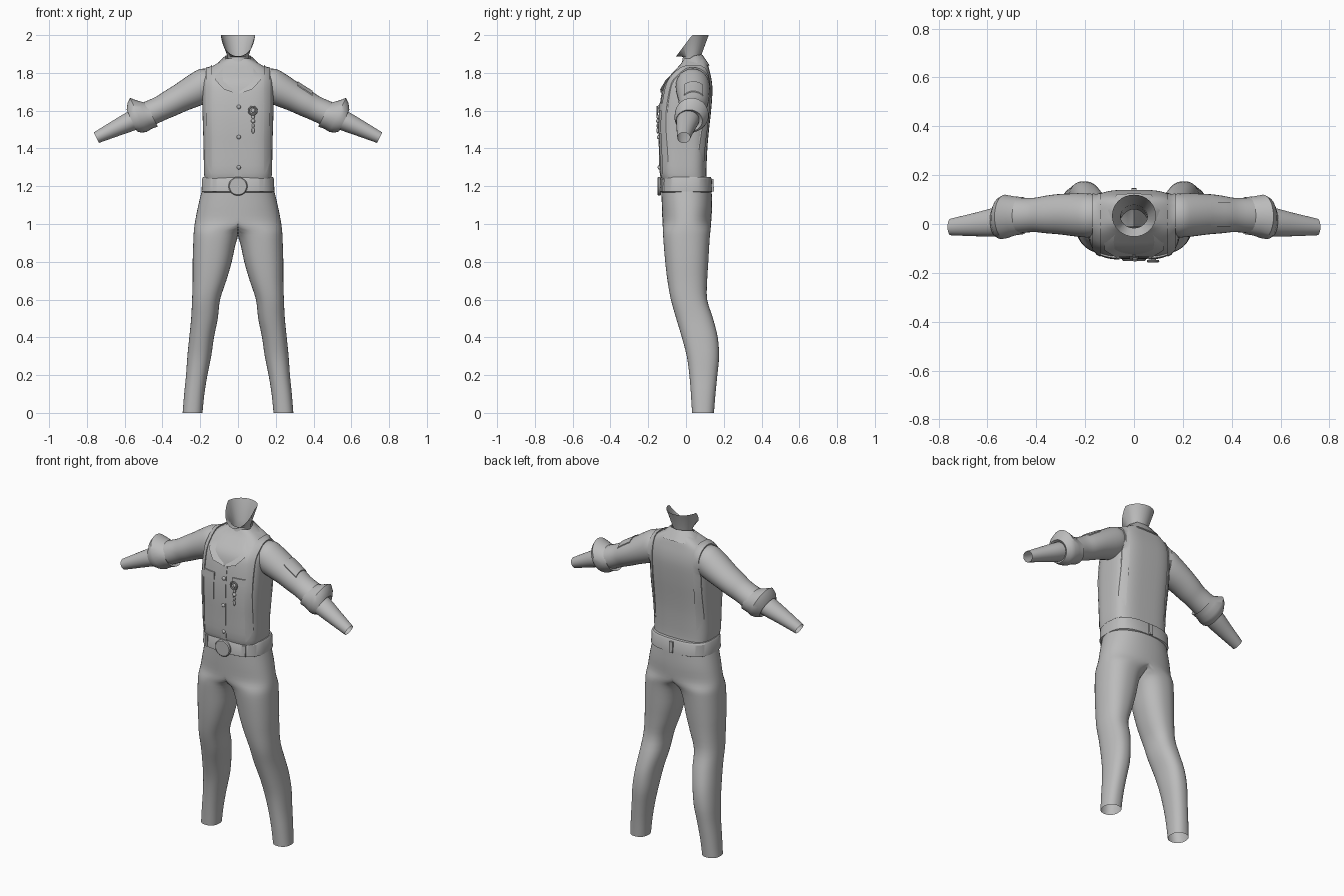
import bpy, bmesh, math
from mathutils import Vector
from mathutils.bvhtree import BVHTree

if "Cube" in bpy.data.objects:
    bpy.data.objects.remove(bpy.data.objects["Cube"])

grey = bpy.data.materials.new("plain_grey")
grey.diffuse_color = (0.5, 0.5, 0.5, 1)
grey.use_nodes = True
grey.node_tree.nodes["Principled BSDF"].inputs["Base Color"].default_value = grey.diffuse_color


def finish(ob, mirror=False, angle=40):
    """Material, shading and optional left/right copy."""
    ob.data.materials.clear()
    ob.data.materials.append(grey)
    bpy.ops.object.select_all(action='DESELECT')
    ob.select_set(True)
    bpy.context.view_layer.objects.active = ob
    if mirror:
        m = ob.modifiers.new("mirror", 'MIRROR')
        m.merge_threshold = 0.0005
        bpy.ops.object.modifier_apply(modifier=m.name)
    bpy.ops.object.shade_smooth_by_angle(angle=math.radians(angle))
    return ob


def skin(name, rows, closed=True, mirror=False, half=False, angle=40):
    """Skin a list of equal point rows; half drops the wall on the x = 0 plane."""
    bm = bmesh.new()
    grid = [[bm.verts.new(p) for p in r] for r in rows]
    n = len(rows[0])
    for a, b in zip(grid, grid[1:]):
        for i in range(n if closed else n - 1):
            j = (i + 1) % n
            q = (a[i], a[j], b[j], b[i])
            if half and all(v.co.x < 1e-5 for v in q):
                continue
            bm.faces.new(q)
    bmesh.ops.delete(bm, geom=[v for v in bm.verts if not v.link_faces], context='VERTS')
    if half:
        bmesh.ops.remove_doubles(bm, verts=bm.verts, dist=1e-5)
    bmesh.ops.recalc_face_normals(bm, faces=bm.faces)
    me = bpy.data.meshes.new(name)
    bm.to_mesh(me)
    bm.free()
    ob = bpy.data.objects.new(name, me)
    bpy.context.collection.objects.link(ob)
    return finish(ob, mirror, angle)


def spline(keys, steps):
    """Smoothly interpolate tuples of ring sizes."""
    k = [Vector(t) for t in keys]
    out = []
    for i in range(len(k) - 1):
        a, b, c, d = k[max(i - 1, 0)], k[i], k[i + 1], k[min(i + 2, len(k) - 1)]
        for s in range(steps):
            t = s / steps
            out.append(b + (c - a) * (t / 2) + (2 * a - 5 * b + 4 * c - d) * (t * t / 2)
                       + (3 * b - a - 3 * c + d) * (t ** 3 / 2))
    return out + [k[-1]]


def power(v, p):
    return math.copysign(abs(v) ** (2 / p), v)


def flat_ring(z, x0, x1, y0, y1, p=2.0, n=48, clamp=False):
    pts = []
    for i in range(n):
        a = 2 * math.pi * i / n
        x = (x0 + x1) / 2 + (x1 - x0) / 2 * power(math.cos(a), p)
        y = (y0 + y1) / 2 + (y1 - y0) / 2 * power(math.sin(a), p)
        pts.append(Vector((max(x, 0) if clamp else x, y, z)))
    return pts


def arm_ring(x, z, y, ry, rz, n=28):
    up = Vector((0.43, 0, 0.9))
    return [Vector((x, y, z)) + Vector((0, ry, 0)) * math.cos(2 * math.pi * i / n)
            + up * rz * math.sin(2 * math.pi * i / n) for i in range(n)]


def tree(ob):
    return BVHTree.FromPolygons([v.co for v in ob.data.vertices],
                                [p.vertices for p in ob.data.polygons])


def patch(name, bvh, us, vs, place, aim, lift, n=8):
    """Thin raised panel that follows the surface below it."""
    rows = []
    for i in range(-1, n + 2):
        row = []
        for j in range(-1, n + 2):
            u = us[0] + (us[1] - us[0]) * min(max(i, 0), n) / n
            v = vs[0] + (vs[1] - vs[0]) * min(max(j, 0), n) / n
            hit = bvh.ray_cast(place(u, v), aim)[0] or place(u, v)
            edge = i in (-1, n + 1) or j in (-1, n + 1)
            row.append(hit - aim * (-0.002 if edge else lift))
        rows.append(row)
    return skin(name, rows, closed=False, angle=30)


# Trousers: half pelvis running into one leg, mirrored
legs = [(1.19, -.188, .188, -.13, .135), (1.1, -.21, .21, -.128, .138),
        (1.02, -.226, .226, -.125, .134), (.97, -.05, .233, -.122, .13),
        (.92, .004, .236, -.12, .125), (.8, .033, .24, -.11, .118),
        (.7, .062, .24, -.098, .112), (.6, .095, .243, -.08, .112),
        (.5, .107, .248, -.052, .143), (.4, .127, .258, -.022, .168),
        (.3, .142, .268, .004, .175), (.2, .162, .275, .018, .166),
        (.1, .178, .285, .026, .156), (0, .188, .293, .032, .148)]
skin("trousers", [flat_ring(*k, p=2.3, clamp=True) for k in spline(legs, 3)],
     mirror=True, half=True, angle=60)

# Shirt body
body = [(1.22, .172, -.122, .112), (1.27, .18, -.137, .108), (1.4, .182, -.141, .113),
        (1.5, .185, -.143, .122), (1.6, .188, -.139, .133), (1.7, .188, -.125, .14),
        (1.76, .184, -.105, .136), (1.81, .165, -.062, .125),
        (1.845, .12, -.03, .115), (1.875, .065, -.01, .1)]
shirt = skin("shirt_body", [flat_ring(z, -w, w, a, b, p=3.4, n=64)
                            for z, w, a, b in spline(body, 3)], angle=60)
shirt_tree = tree(shirt)

# Sleeves, rolled cuffs and forearms
sleeve_keys = [(.1, 1.765, .035, .06, .06), (.16, 1.745, .035, .085, .085),
               (.21, 1.717, .036, .09, .088), (.3, 1.67, .04, .083, .076),
               (.36, 1.638, .039, .077, .071), (.41, 1.612, .037, .07, .066),
               (.47, 1.585, .035, .073, .067)]
sleeve = skin("sleeves", [arm_ring(*k) for k in spline(sleeve_keys, 3)], mirror=True, angle=60)
sleeve_tree = tree(sleeve)
skin("rolled_cuffs", [arm_ring(*k) for k in [
    (.47, 1.58, .033, .06, .055), (.455, 1.578, .034, .076, .07), (.49, 1.578, .033, .08, .081),
    (.528, 1.577, .03, .09, .1), (.547, 1.563, .024, .085, .088),
    (.562, 1.547, .017, .07, .064), (.55, 1.553, .012, .055, .05)]], mirror=True)
skin("forearms", [arm_ring(*k) for k in spline([
    (.47, 1.588, .02, .058, .056), (.56, 1.547, .009, .06, .053),
    (.65, 1.505, -.002, .048, .043), (.75, 1.457, -.012, .034, .031)], 3)], mirror=True)

# Neck flaring out to an open jaw edge
neck = [flat_ring(1.7, -.06, .06, -.08, .06, n=32), flat_ring(1.78, -.056, .056, -.05, .07, n=32),
        flat_ring(1.85, -.054, .054, -.022, .075, n=32),
        flat_ring(1.885, -.055, .055, -.016, .078, n=32)]
angles = [2 * math.pi * i / 32 for i in range(32)]
neck.append([Vector((.09 * math.cos(a), .034 + .086 * math.sin(a),
                     min(2, 1.888 + .115 * (1 + math.sin(a))))) for a in angles])
skin("neck_and_jaw", neck)

# Folded collar: inner edge, outer edge, tucked under
inner = [(0, .088, 1.895), (.045, .08, 1.897), (.068, .04, 1.89), (.064, -.02, 1.85),
         (.045, -.075, 1.79), (.004, -.132, 1.69)]
outer = [(0, .125, 1.84), (.07, .122, 1.84), (.115, .06, 1.845), (.125, -.03, 1.815),
         (.12, -.108, 1.762), (.074, -.137, 1.712)]
under = [(x * .9, y * .9, z - .006) for x, y, z in outer]
skin("collar", [[Vector(p) for p in t] for t in zip(inner, outer, under)],
     closed=False, mirror=True, angle=50)

# Belt with buckle and loops
belt = skin("belt", [flat_ring(z, -w, w, -w + .054, w - .054, p=2.8, n=64) for z, w in
                     [(1.19, .178), (1.167, .184), (1.172, .193), (1.24, .19), (1.25, .184),
                      (1.25, .165)]], angle=30)
belt_tree = tree(belt)
back, front = Vector((0, -1, 0)), Vector((0, 1, 0))


def from_front(x, z):
    return Vector((x, -.5, z))


for i, x in enumerate((-.125, .125)):
    patch(f"front_belt_loop_{i}", belt_tree, (x - .01, x + .01), (1.173, 1.238),
          from_front, front, .007, 3)
patch("back_belt_loop", belt_tree, (-.011, .011), (1.173, 1.238),
      lambda x, z: Vector((x, .5, z)), back, .009, 3)
bpy.ops.mesh.primitive_cylinder_add(vertices=32, radius=.05, depth=.018,
                                    location=(0, -.142, 1.2), rotation=(math.pi / 2, 0, 0))
bpy.context.object.name = "round_buckle"
bev = bpy.context.object.modifiers.new("rim", 'BEVEL')
bev.width = .005
finish(bpy.context.object)

# Braces running from belt to belt over the shoulder
rows = []
for i in range(61):
    a = math.radians(247 - 314 * i / 60)
    out = Vector((0, math.cos(a), math.sin(a)))
    row = []
    for x, lift in ((.137, -.004), (.137, .008), (.153, .009), (.17, .008), (.17, -.004)):
        start = Vector((x, 0, 1.55)) + out
        hits = [h for h in (t.ray_cast(start, -out) for t in (shirt_tree, sleeve_tree)) if h[0]]
        p = min(hits, key=lambda h: h[3])[0] if hits else start - out * .9
        row.append(p + out * lift)
    rows.append(row)
skin("braces", rows, closed=False, mirror=True, angle=30)

# Placket, chest pockets and sleeve patch
patch("placket", shirt_tree, (-.018, .018), (1.25, 1.69), from_front, front, .003, 14)
for side, x in (("left", .1), ("right", -.1)):
    patch(side + "_pocket", shirt_tree, (x - .038, x + .038), (1.48, 1.625), from_front, front, .004)
    patch(side + "_pocket_flap", shirt_tree, (x - .04, x + .04), (1.6, 1.64), from_front, front, .007)
patch("sleeve_patch", sleeve_tree, (.315, .395), (-.01, .09),
      lambda x, y: Vector((x, y, 2.2)), Vector((0, 0, -1)), .006)


# Buttons, hanging ring and its charm chain
def bead(name, x, z, r, lift=0.0, tall=1.0):
    y = shirt_tree.ray_cast(from_front(x, z), front)[0].y - lift
    bpy.ops.mesh.primitive_uv_sphere_add(segments=12, ring_count=8, radius=r, location=(x, y, z))
    ob = bpy.context.object
    ob.name, ob.scale = name, (1, .8, tall)
    finish(ob)


for i, z in enumerate((1.3, 1.46, 1.62)):
    bead(f"button_{i}", .004, z, .011, .003)
bpy.ops.mesh.primitive_torus_add(major_radius=.021, minor_radius=.005, major_segments=20,
                                 minor_segments=8, location=(.078, -.152, 1.6),
                                 rotation=(math.pi / 2, 0, 0))
bpy.context.object.name = "hanging_ring"
finish(bpy.context.object)
for i, (z, r, tall) in enumerate(((1.6, .011, 1), (1.568, .009, 1.4), (1.545, .011, 1),
                                  (1.52, .007, 2), (1.495, .008, 2))):
    bead(f"charm_{i}", .08, z, r, .01, tall)
